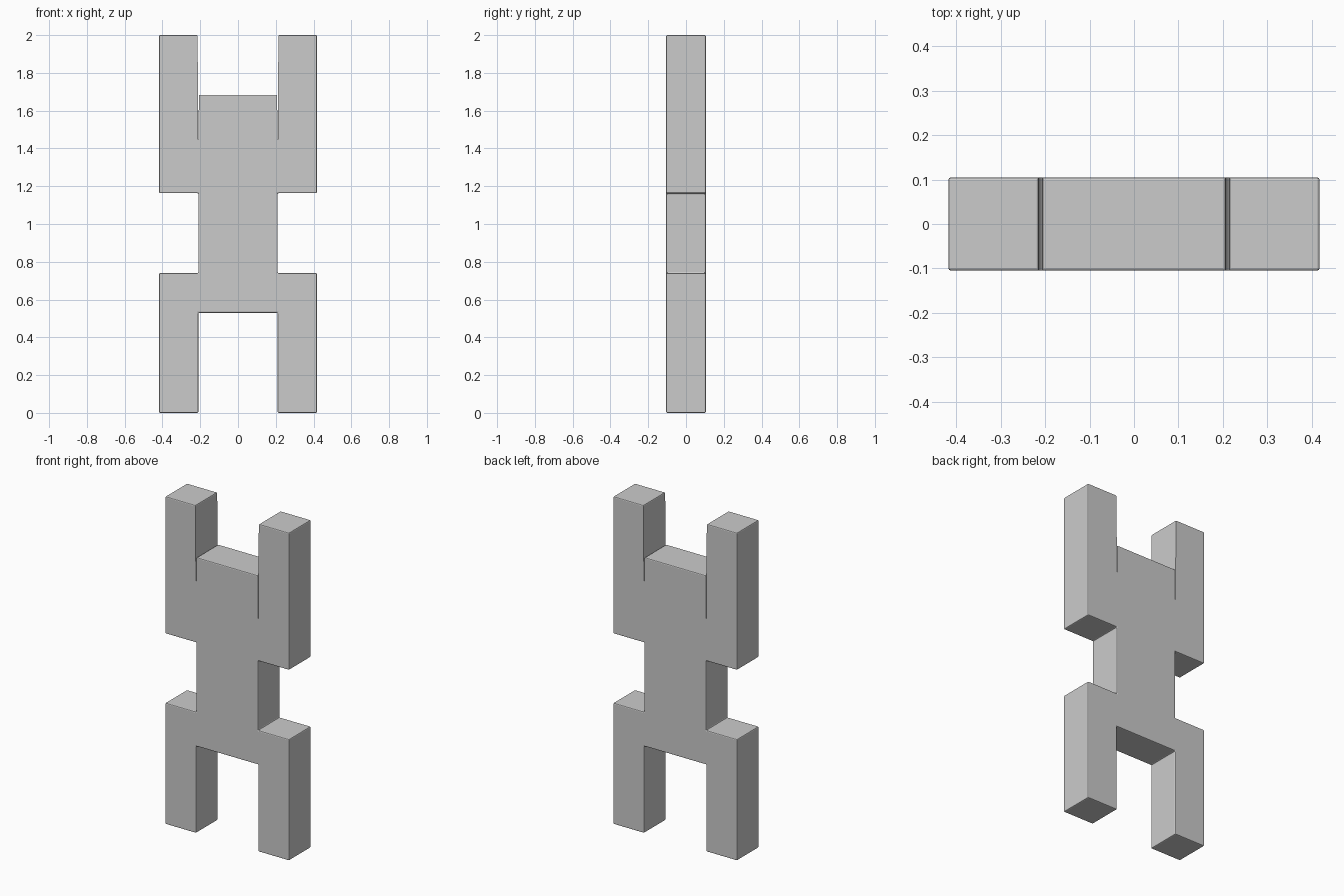
import bpy, bmesh

if "Cube" in bpy.data.objects:
    bpy.data.objects.remove(bpy.data.objects["Cube"])

DEPTH = 0.105
BEVEL = 0.006

# Right half of the front outline, bottom to top
half = [(0.21, 0.53), (0.21, 0), (0.418, 0), (0.418, 0.74), (0.21, 0.74),
        (0.21, 1.163), (0.418, 1.163), (0.418, 2), (0.214, 2),
        (0.210, 1.38), (0.207, 1.684)]
outline = half + [(-x, z) for x, z in reversed(half)]

# Figure: mirrored outline extruded front to back
bm = bmesh.new()
face = bm.faces.new([bm.verts.new((x, -DEPTH, z)) for x, z in outline])
ext = bmesh.ops.extrude_face_region(bm, geom=[face])
for v in ext["geom"]:
    if isinstance(v, bmesh.types.BMVert):
        v.co.y = DEPTH
bmesh.ops.recalc_face_normals(bm, faces=bm.faces[:])

# Soften every edge except those of the thin slits beside the head
edges = [e for e in bm.edges
         if not any(abs(v.co.z - 1.38) < 0.001 for v in e.verts)]
bmesh.ops.bevel(bm, geom=edges, offset=BEVEL, offset_type='OFFSET',
                segments=2, profile=0.5, affect='EDGES', clamp_overlap=True)

mesh = bpy.data.meshes.new("blocky_figure")
bm.to_mesh(mesh)
bm.free()
figure = bpy.data.objects.new("blocky_figure", mesh)
bpy.context.collection.objects.link(figure)
